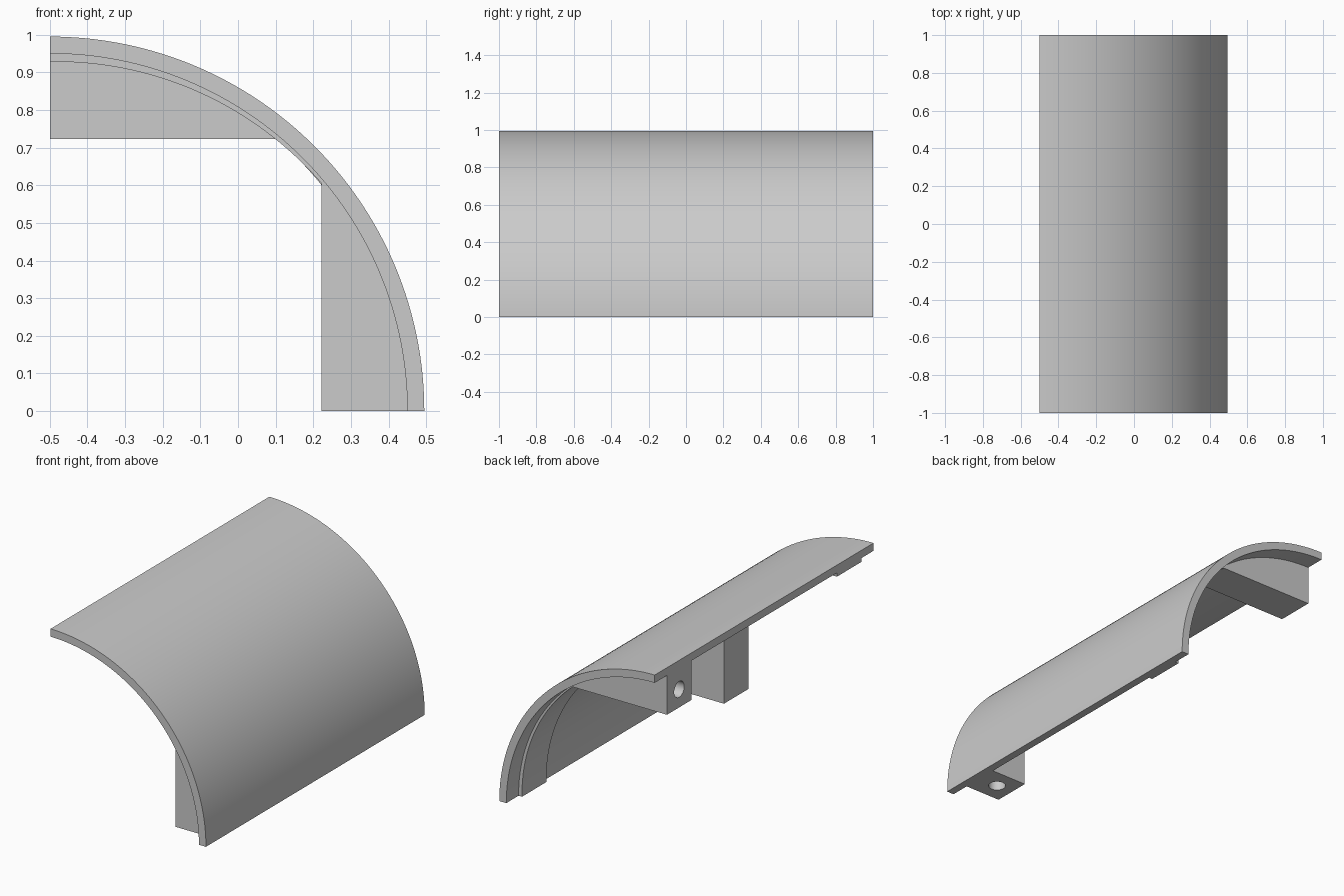
import bpy, bmesh, math
from mathutils import Vector, Matrix

cube = bpy.data.objects.get("Cube")
if cube:
    bpy.data.objects.remove(cube, do_unlink=True)

OUTER, INNER, SEAT = 0.995, 0.95, 0.96   # shell radii and hidden seat of the inner parts
NEAR, FAR = 0.665, 0.888                 # y range of bosses and ribs
BOSS, HOLE_R = 0.7225, 0.046
AXIS = Vector((-0.5, 0, 0))              # the cylinder's axis line

grey = bpy.data.materials.new("plain grey")
grey.use_nodes = True
grey.diffuse_color = (0.6, 0.6, 0.6, 1)
grey.node_tree.nodes["Principled BSDF"].inputs["Base Color"].default_value = (0.6, 0.6, 0.6, 1)


def arc(start, end, r_start, r_end, steps=64):
    """Points of an arc round the axis, with a radius that may taper."""
    pts = []
    for i in range(steps + 1):
        t = i / steps
        a = math.radians(start + (end - start) * t)
        r = r_start + (r_end - r_start) * t
        pts.append((r * math.cos(a), r * math.sin(a)))
    return pts


def prism(name, profile, y0, y1, turned=False):
    """Extrude an x-z profile along y; turned gives the half-turn copy."""
    if turned:
        profile = [(v, u) for u, v in profile]
        y0, y1 = -y1, -y0
    bm = bmesh.new()
    face = bm.faces.new([bm.verts.new(Vector((u, y0, v)) + AXIS) for u, v in profile])
    ext = bmesh.ops.extrude_face_region(bm, geom=[face])
    new = [g for g in ext["geom"] if isinstance(g, bmesh.types.BMVert)]
    bmesh.ops.translate(bm, vec=(0, y1 - y0, 0), verts=new)
    bmesh.ops.recalc_face_normals(bm, faces=bm.faces)
    return finish(name, bm)


def finish(name, bm):
    mesh = bpy.data.meshes.new(name)
    bm.to_mesh(mesh)
    bm.free()
    mesh.materials.append(grey)
    obj = bpy.data.objects.new(name, mesh)
    bpy.context.collection.objects.link(obj)
    return obj


def drill(obj, turned):
    """Cut a blind screw hole into the open end of a boss."""
    mid_y, height, depth = (NEAR + FAR) / 2, 0.827, 0.3
    if turned:
        place = Matrix.Translation(AXIS + Vector((height, -mid_y, 0)))
    else:
        place = Matrix.Translation(AXIS + Vector((0, mid_y, height))) @ Matrix.Rotation(math.pi / 2, 4, "Y")
    bm = bmesh.new()
    bmesh.ops.create_cone(bm, cap_ends=True, segments=32, radius1=HOLE_R, radius2=HOLE_R,
                          depth=2 * depth, matrix=place)
    cutter = finish("hole_cutter", bm)
    cutter.hide_render = True
    mod = obj.modifiers.new("screw_hole", "BOOLEAN")
    mod.operation, mod.solver, mod.object = "DIFFERENCE", "EXACT", cutter
    bpy.context.view_layer.objects.active = obj
    bpy.ops.object.modifier_apply(modifier=mod.name)
    bpy.data.objects.remove(cutter, do_unlink=True)


# Quarter-round shell
parts = [prism("shell", arc(0, 90, OUTER, OUTER) + arc(90, 0, INNER, INNER), -1, 1)]

# Boss profile: flat underside, open end, curved back seated in the shell
meet = math.degrees(math.asin(BOSS / SEAT))
boss_profile = [(0, BOSS)] + arc(meet, 90, SEAT, SEAT, 32)
# Tapering rib, thickest at the free edge of the shell
rib_profile = arc(0, 80, 0.928, INNER) + arc(80, 0, SEAT, SEAT)

for turned, boss_name, rib_name in ((False, "upper_boss", "lower_rib"),
                                    (True, "lower_boss", "upper_rib")):
    boss = prism(boss_name, boss_profile, NEAR, FAR, turned)
    drill(boss, turned)
    parts += [boss, prism(rib_name, rib_profile, NEAR, FAR, turned)]

# Smooth the curves and keep the edges sharp
bpy.ops.object.select_all(action="DESELECT")
for obj in parts:
    obj.select_set(True)
bpy.context.view_layer.objects.active = parts[0]
bpy.ops.object.shade_smooth_by_angle(angle=math.radians(25))
